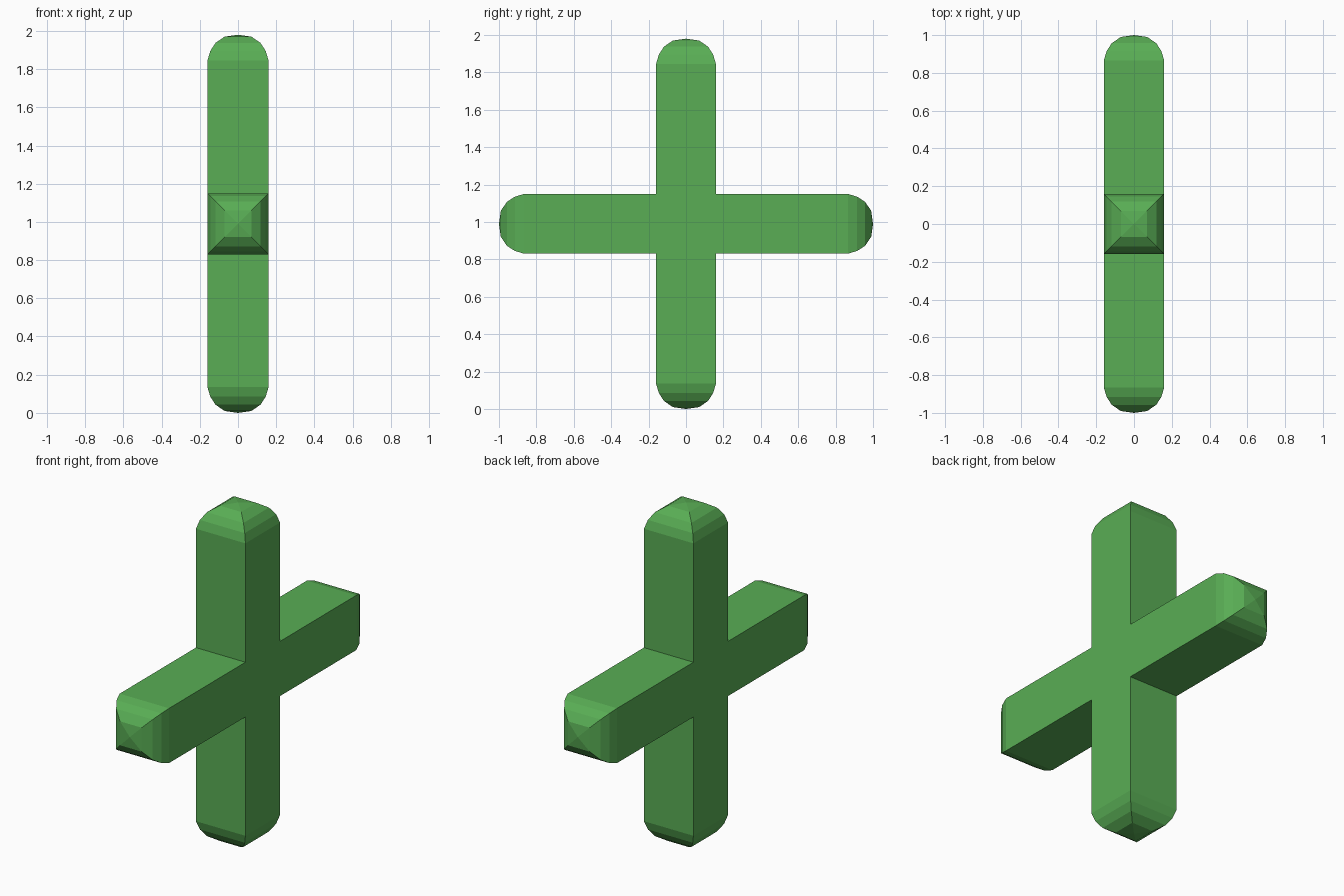
import bpy, bmesh
from mathutils import Vector

if "Cube" in bpy.data.objects:
    bpy.data.objects.remove(bpy.data.objects["Cube"])

HALF = 0.16                     # half width of the square bars
CENTRE = Vector((0, 0, 0.99))
# (half width, distance from the tip) of the square rings rounding each end
END_RINGS = [(0.16, 0.135), (0.145, 0.085), (0.118, 0.043), (0.07, 0.010)]


def ring(bm, axis, side, width, reach):
    """Square ring of four vertices around an arm."""
    out = []
    for a, b in ((-1, -1), (1, -1), (1, 1), (-1, 1)):
        out.append(bm.verts.new(CENTRE + axis * reach + Vector((1, 0, 0)) * a * width + side * b * width))
    return out


def arm(bm, axis, side, length):
    rings = [ring(bm, axis, side, HALF, HALF)]
    rings += [ring(bm, axis, side, w, length - d) for w, d in END_RINGS]
    for lo, hi in zip(rings, rings[1:]):
        for i in range(4):
            j = (i + 1) % 4
            bm.faces.new((lo[i], lo[j], hi[j], hi[i]))
    # shallow pyramid tip
    tip = bm.verts.new(CENTRE + axis * length)
    for i in range(4):
        bm.faces.new((rings[-1][i], rings[-1][(i + 1) % 4], tip))


bm = bmesh.new()
Y, Z = Vector((0, 1, 0)), Vector((0, 0, 1))

# Four rounded arms
for s in (-1, 1):
    arm(bm, Y * s, Z, 1.0)
    arm(bm, Z * s, Y, 0.99)

# Hub side faces joining the arms
for x in (-HALF, HALF):
    bm.faces.new([bm.verts.new(CENTRE + Vector((x, a * HALF, b * HALF)))
                  for a, b in ((-1, -1), (1, -1), (1, 1), (-1, 1))])

bmesh.ops.remove_doubles(bm, verts=bm.verts, dist=0.0001)
bmesh.ops.recalc_face_normals(bm, faces=bm.faces)

mesh = bpy.data.meshes.new("cross_bars")
bm.to_mesh(mesh)
bm.free()
obj = bpy.data.objects.new("cross_bars", mesh)
bpy.context.collection.objects.link(obj)

# Green material
green = bpy.data.materials.new("green")
green.diffuse_color = (0.10, 0.42, 0.09, 1)
green.use_nodes = True
green.node_tree.nodes["Principled BSDF"].inputs["Base Color"].default_value = green.diffuse_color
mesh.materials.append(green)
